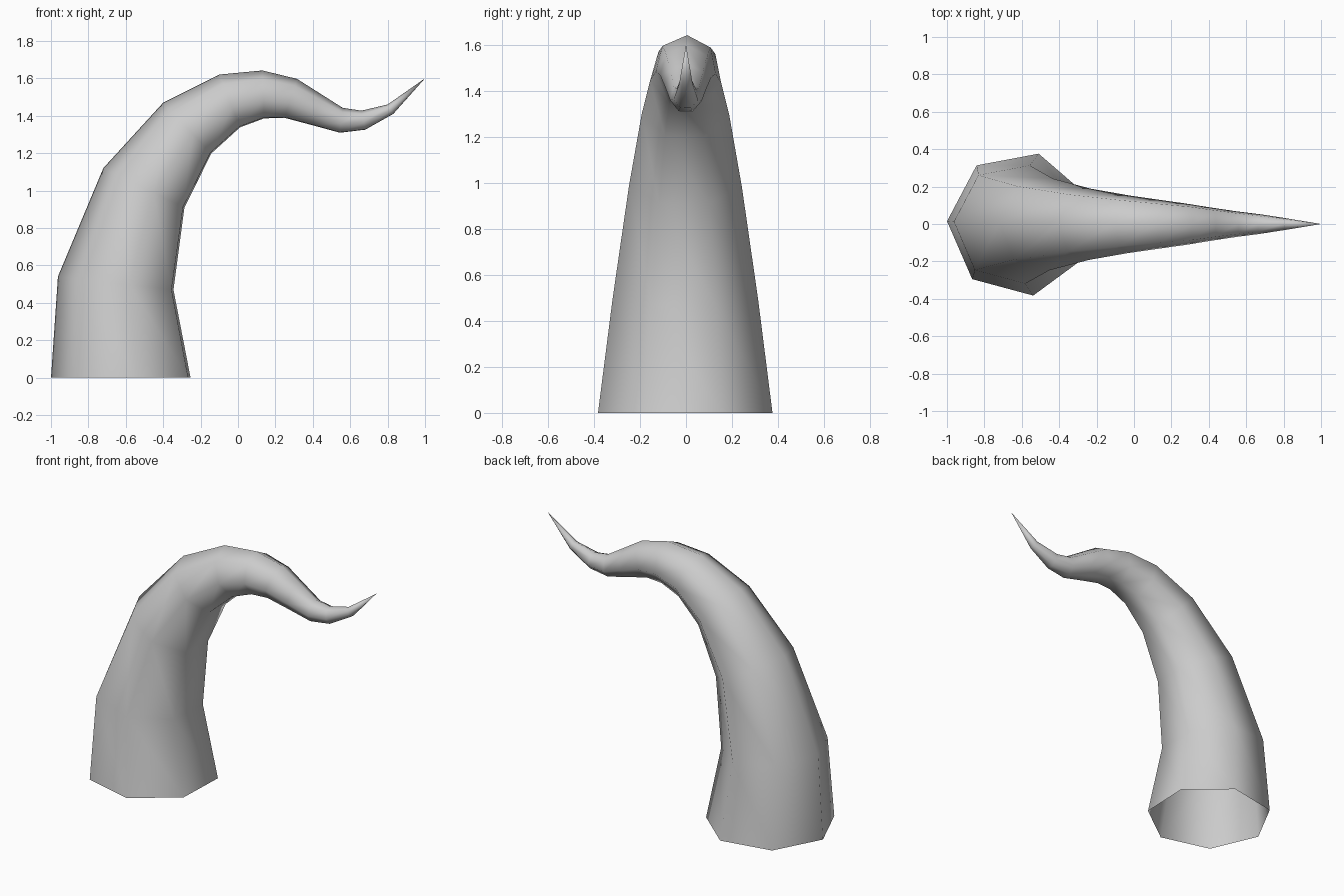
import bpy, bmesh, math
from mathutils import Vector

if "Cube" in bpy.data.objects:
    bpy.data.objects.remove(bpy.data.objects["Cube"])

SIDES = 7
TWIST = math.radians(2.2)
# Each ring: outer-ridge x, z, then inner-flat x, z (side profile)
rings = [
    (-1.00, 0.00, -0.26, 0.00), (-0.963, 0.54, -0.35, 0.47),
    (-0.72, 1.12, -0.29, 0.91), (-0.40, 1.47, -0.145, 1.20),
    (-0.10, 1.62, 0.01, 1.34), (0.13, 1.642, 0.14, 1.388),
    (0.315, 1.597, 0.25, 1.39), (0.44, 1.518, 0.40, 1.35),
    (0.56, 1.442, 0.545, 1.31), (0.66, 1.427, 0.68, 1.326),
    (0.80, 1.46, 0.83, 1.41),
]
tip_point = (1.0, 0.0, 1.60)
SPAN = 1 + math.cos(math.pi / SIDES)   # ridge-to-flat width per unit radius

bm = bmesh.new()


def add_ring(ox, oz, ix, iz):
    outer, inner = Vector((ox, 0, oz)), Vector((ix, 0, iz))
    u = (outer - inner) / SPAN
    centre = outer - u
    side = Vector((0, u.length, 0))
    angles = [TWIST + math.tau * k / SIDES for k in range(SIDES)]
    return [bm.verts.new(centre + u * math.cos(a) + side * math.sin(a)) for a in angles]


# Horn skin: open at the base, closing to a sharp tip
loops = [add_ring(*r) for r in rings]
for a, b in zip(loops, loops[1:]):
    for k in range(SIDES):
        n = (k + 1) % SIDES
        bm.faces.new((a[k], a[n], b[n], b[k]))
tip = bm.verts.new(tip_point)
for k in range(SIDES):
    bm.faces.new((loops[-1][k], loops[-1][(k + 1) % SIDES], tip))

bmesh.ops.recalc_face_normals(bm, faces=bm.faces[:])
# Make sure the open shell faces outward (base ridge face points to -x)
bm.normal_update()
ridge = min(bm.faces, key=lambda f: f.calc_center_median().x)
if ridge.normal.x > 0:
    bmesh.ops.reverse_faces(bm, faces=bm.faces[:])
for f in bm.faces:
    f.smooth = True

mesh = bpy.data.meshes.new("horn")
bm.to_mesh(mesh)
bm.free()
horn = bpy.data.objects.new("horn", mesh)
bpy.context.collection.objects.link(horn)
